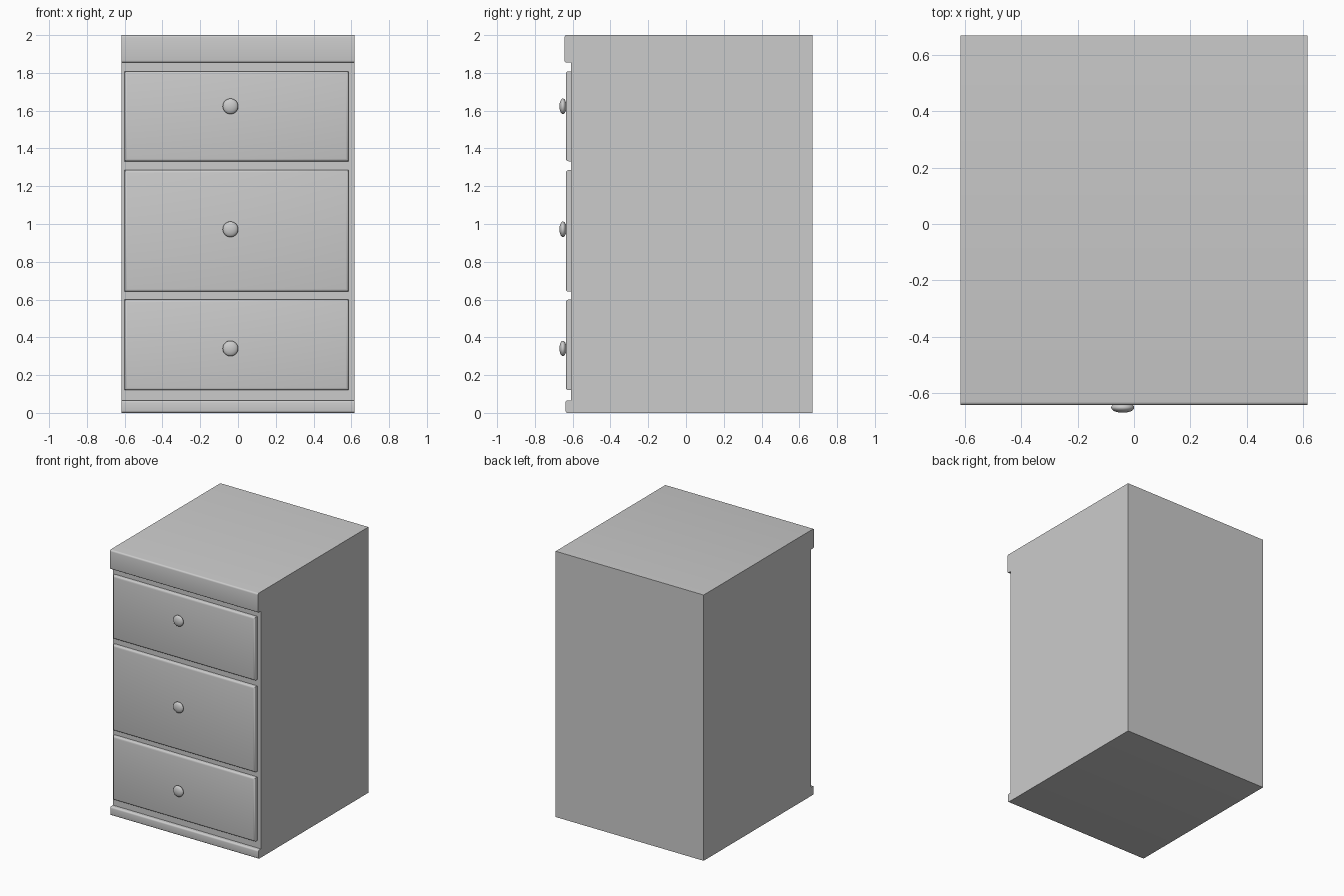
import bpy, bmesh, math
from mathutils import Matrix

if "Cube" in bpy.data.objects:
    bpy.data.objects.remove(bpy.data.objects["Cube"])

HALF_W = 0.616
BODY_FRONT, BACK = -0.608, 0.67
DRAWER_FRONT = -0.636


def finish(bm, name):
    bmesh.ops.recalc_face_normals(bm, faces=bm.faces)
    mesh = bpy.data.meshes.new(name)
    bm.to_mesh(mesh)
    bm.free()
    obj = bpy.data.objects.new(name, mesh)
    bpy.context.collection.objects.link(obj)
    bpy.ops.object.select_all(action='DESELECT')
    bpy.context.view_layer.objects.active = obj
    obj.select_set(True)
    bpy.ops.object.shade_smooth_by_angle(angle=math.radians(40))
    return obj


def rounded_lip(front, z0, z1, r, steps=4):
    # front edge of a rail seen from the side, bottom to top
    pts = []
    for cz, start in ((z0 + r, -90), (z1 - r, 0)):
        for i in range(steps + 1):
            a = math.radians(start + 90 * i / steps)
            pts.append((front + r - r * math.cos(a), cz + r * math.sin(a)))
    return pts


def carcass():
    # side profile with base rail and top rail, extruded across the width
    profile = [(BACK, 0)]
    profile += rounded_lip(-0.638, 0, 0.066, 0.012)
    profile += [(BODY_FRONT, 0.066), (BODY_FRONT, 1.854)]
    profile += rounded_lip(-0.643, 1.854, 2.0, 0.012)
    profile += [(BACK, 2.0)]
    bm = bmesh.new()
    face = bm.faces.new([bm.verts.new((-HALF_W, y, z)) for y, z in profile])
    ext = bmesh.ops.extrude_face_region(bm, geom=[face])
    moved = [g for g in ext["geom"] if isinstance(g, bmesh.types.BMVert)]
    bmesh.ops.translate(bm, verts=moved, vec=(2 * HALF_W, 0, 0))
    finish(bm, "cabinet_body")


def drawer_front(name, z0, z1, x0=-0.6, x1=0.586):
    # slab with a rounded edge around its front face
    y0, y1 = DRAWER_FRONT, BODY_FRONT + 0.004
    bm = bmesh.new()
    bmesh.ops.create_cube(bm, size=1, matrix=Matrix.Translation(
        ((x0 + x1) / 2, (y0 + y1) / 2, (z0 + z1) / 2))
        @ Matrix.Diagonal((x1 - x0, y1 - y0, z1 - z0, 1)))
    edges = [e for e in bm.edges if all(v.co.y < y0 + 0.001 for v in e.verts)]
    bmesh.ops.bevel(bm, geom=edges, offset=0.014, segments=3,
                    profile=0.5, affect='EDGES')
    finish(bm, name)


def knob(name, z, x=-0.04):
    # flattened round knob
    bm = bmesh.new()
    bmesh.ops.create_uvsphere(
        bm, u_segments=32, v_segments=16, radius=1,
        matrix=Matrix.Translation((x, -0.6515, z))
        @ Matrix.Diagonal((0.041, 0.0185, 0.041, 1))
        @ Matrix.Rotation(math.pi / 2, 4, 'X'))
    finish(bm, name)


carcass()
for label, z0, z1, kz in (("bottom", 0.12, 0.6, 0.341),
                          ("middle", 0.642, 1.285, 0.972),
                          ("top", 1.332, 1.808, 1.623)):
    drawer_front(label + "_drawer_front", z0, z1)
    knob(label + "_drawer_knob", kz)
